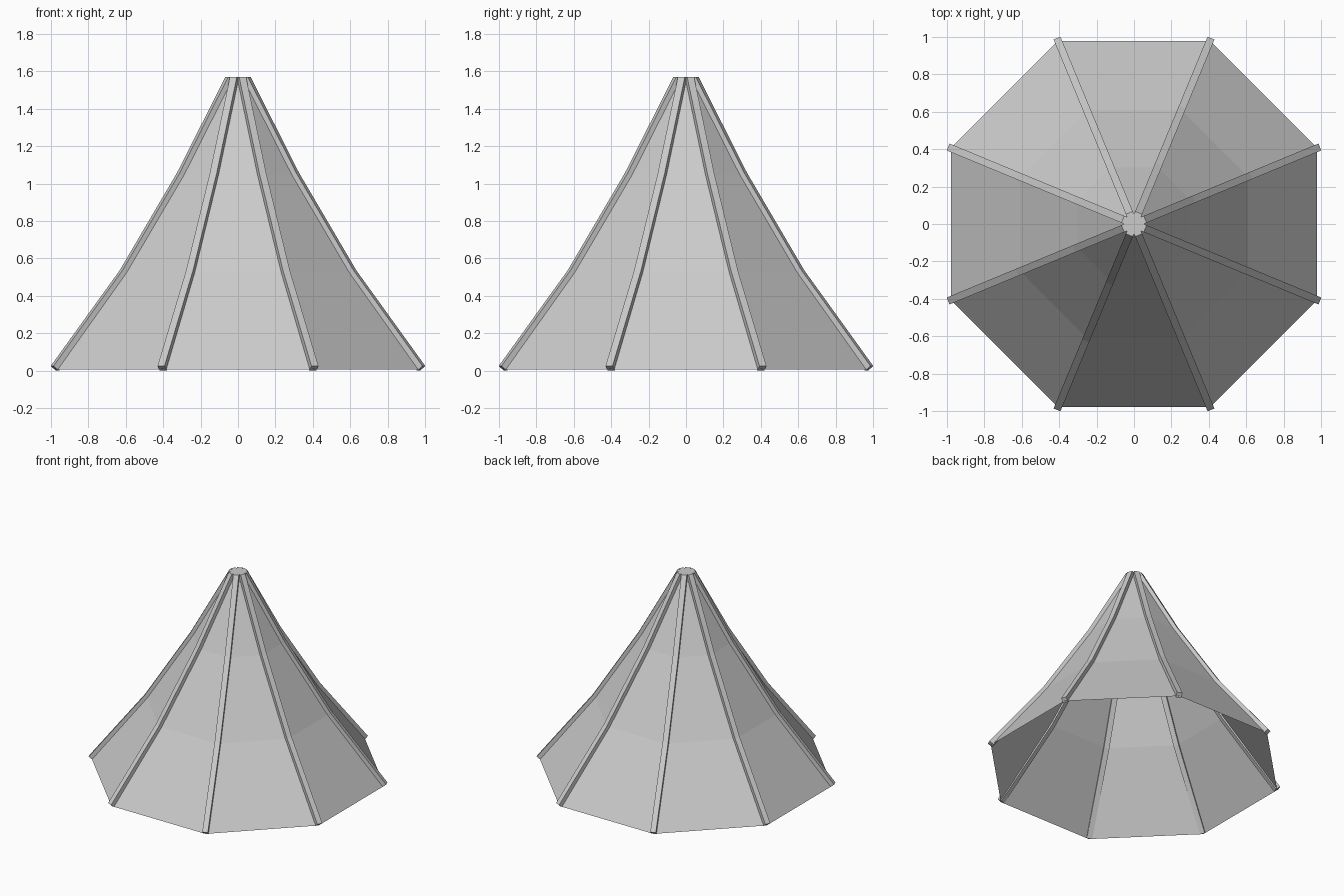
import bpy, bmesh, math
from mathutils import Vector, Matrix

cube = bpy.data.objects.get("Cube")
if cube:
    bpy.data.objects.remove(cube, do_unlink=True)

SIDES = 8
HALF = 0.02  # half the thickness of a rib
# Corner profile of the tent: radius, height
PROFILE = [(1.06, 0.005), (0.66, 0.525), (0.328, 1.047), (0.042, 1.57)]

grey = bpy.data.materials.new("light grey")
grey.use_nodes = True
COLOUR = (0.6, 0.6, 0.6, 1)
grey.diffuse_color = COLOUR
grey.node_tree.nodes["Principled BSDF"].inputs["Base Color"].default_value = COLOUR


def finish(bm, name, recalc=True):
    if recalc:
        bmesh.ops.recalc_face_normals(bm, faces=bm.faces)
    mesh = bpy.data.meshes.new(name)
    bm.to_mesh(mesh)
    bm.free()
    mesh.materials.append(grey)
    obj = bpy.data.objects.new(name, mesh)
    bpy.context.collection.objects.link(obj)
    return obj


def corner(i):
    return math.radians(22.5) + i * math.tau / SIDES


# Canvas: open octagonal shell with a small flat cap
bm = bmesh.new()
rings = [[bm.verts.new((r * math.cos(corner(i)), r * math.sin(corner(i)), z))
          for i in range(SIDES)] for r, z in PROFILE]
for low, high in zip(rings, rings[1:]):
    for i in range(SIDES):
        j = (i + 1) % SIDES
        bm.faces.new((low[i], low[j], high[j], high[i]))
bm.faces.new(rings[-1])
finish(bm, "tent_canvas", recalc=False)


# Ribs: square bars bent along each corner of the canvas
def rib_offsets():
    """Outward mitre vector at each profile point."""
    points = [Vector(p) for p in PROFILE]
    points[0].y = 0.012
    normals = []
    for a, b in zip(points, points[1:]):
        d = (b - a).normalized()
        normals.append(Vector((d.y, -d.x)))
    result = [normals[0] * HALF]
    for n, m in zip(normals, normals[1:]):
        mid = (n + m).normalized()
        result.append(mid * HALF / mid.dot(n))
    result.append(Vector((HALF / normals[-1].x, 0)))  # level top end
    return list(zip(points, result))


for k in range(SIDES):
    bm = bmesh.new()
    loops = []
    for p, off in rib_offsets():
        inner, outer = p - off, p + off
        loops.append([bm.verts.new((q.x, side * HALF, q.y)) for q, side in
                      ((inner, -1), (outer, -1), (outer, 1), (inner, 1))])
    for a, b in zip(loops, loops[1:]):
        for i in range(4):
            j = (i + 1) % 4
            bm.faces.new((a[i], a[j], b[j], b[i]))
    bm.faces.new(loops[0])
    bm.faces.new(loops[-1])
    bmesh.ops.rotate(bm, verts=bm.verts, matrix=Matrix.Rotation(corner(k), 3, 'Z'))
    finish(bm, f"tent_rib_{k + 1}")
